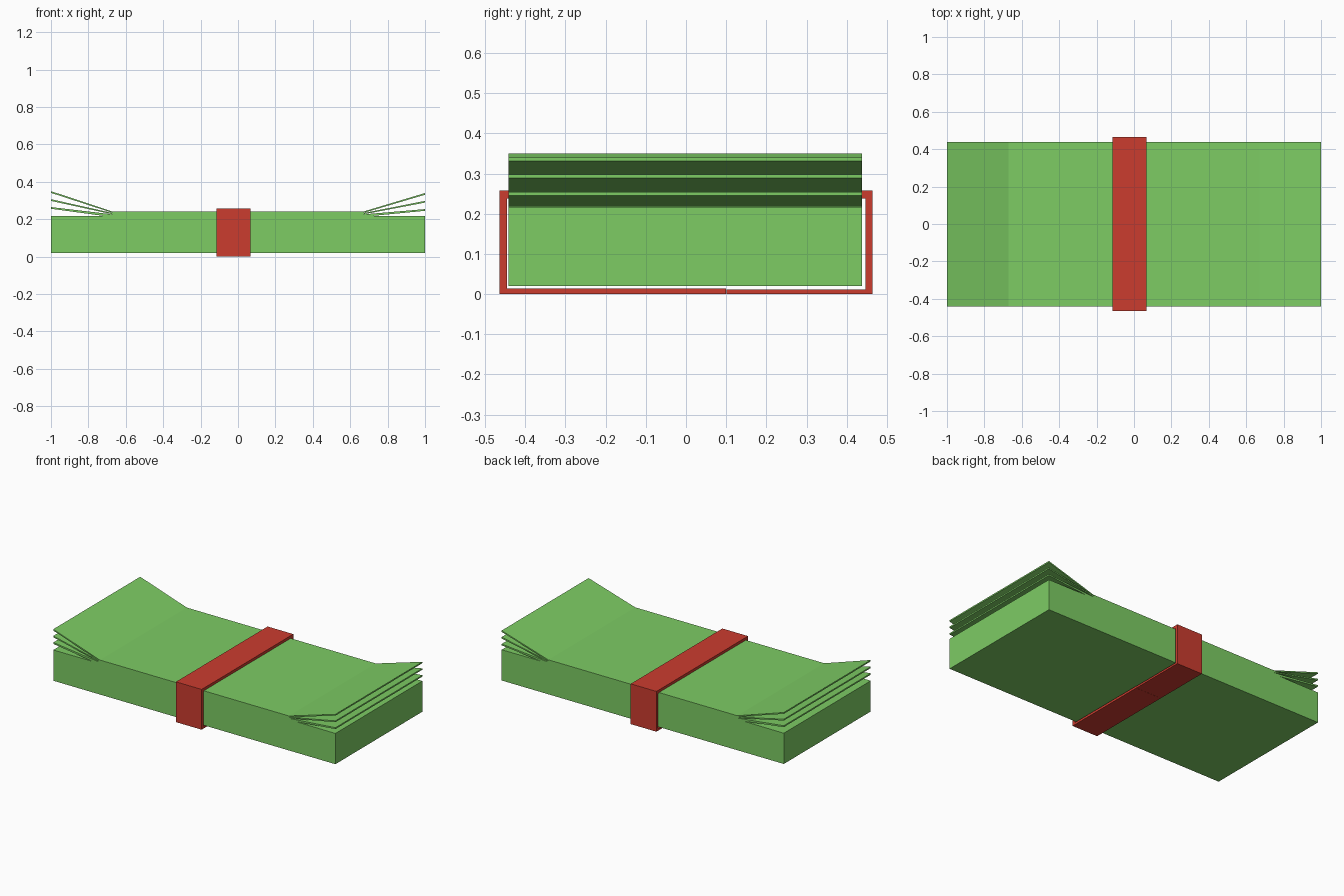
import bpy, bmesh

if "Cube" in bpy.data.objects:
    bpy.data.objects.remove(bpy.data.objects["Cube"])


def material(name, rgb):
    mat = bpy.data.materials.new(name)
    mat.diffuse_color = (*rgb, 1)
    mat.use_nodes = True
    mat.node_tree.nodes["Principled BSDF"].inputs["Base Color"].default_value = mat.diffuse_color
    return mat


def prism(name, outline, lo, hi, place, mat):
    """Extrude a closed 2D outline from lo to hi; place maps (a, b, depth) to xyz."""
    bm = bmesh.new()
    ends = [[bm.verts.new(place(a, b, d)) for a, b in outline] for d in (lo, hi)]
    for loop in ends:
        bm.faces.new(loop)
    n = len(outline)
    for i in range(n):
        j = (i + 1) % n
        bm.faces.new((ends[0][i], ends[0][j], ends[1][j], ends[1][i]))
    bmesh.ops.recalc_face_normals(bm, faces=bm.faces)
    mesh = bpy.data.meshes.new(name)
    bm.to_mesh(mesh)
    bm.free()
    mesh.materials.append(mat)
    obj = bpy.data.objects.new(name, mesh)
    bpy.context.collection.objects.link(obj)
    return obj


green = material("note_green", (0.205, 0.604, 0.127))
red = material("band_red", (0.6, 0.045, 0.028))


# Half outline of the stack: end face, then three lifted sheets split by notches
def fanned_end(tips):
    points = [(1, 0.02), (1, 0.217)]
    roots = [(0.72, 0.218), (0.67, 0.226), (0.665, 0.232)]
    for root, tip in zip(roots, tips):
        points += [root, (1, tip - 0.009), (1, tip)]
    return points + [(0.67, 0.241)]


right = fanned_end((0.254, 0.298, 0.34))
left = [(-x, z) for x, z in reversed(fanned_end((0.265, 0.307, 0.35)))]
prism("note_stack", right + left, -0.442, 0.438,
      lambda a, b, d: (a, d, b), green)

# Paper band: a strip wrapped round the stack, its two ends meeting underneath
outer = [(0.1, 0), (-0.464, 0), (-0.464, 0.258), (0.464, 0.258), (0.464, 0), (0.101, 0)]
inner = [(0.101, 0.012), (0.447, 0.012), (0.447, 0.238), (-0.445, 0.238),
         (-0.445, 0.014), (0.1, 0.014)]
prism("paper_band", outer + inner, -0.115, 0.067,
      lambda a, b, d: (d, a, b), red)
